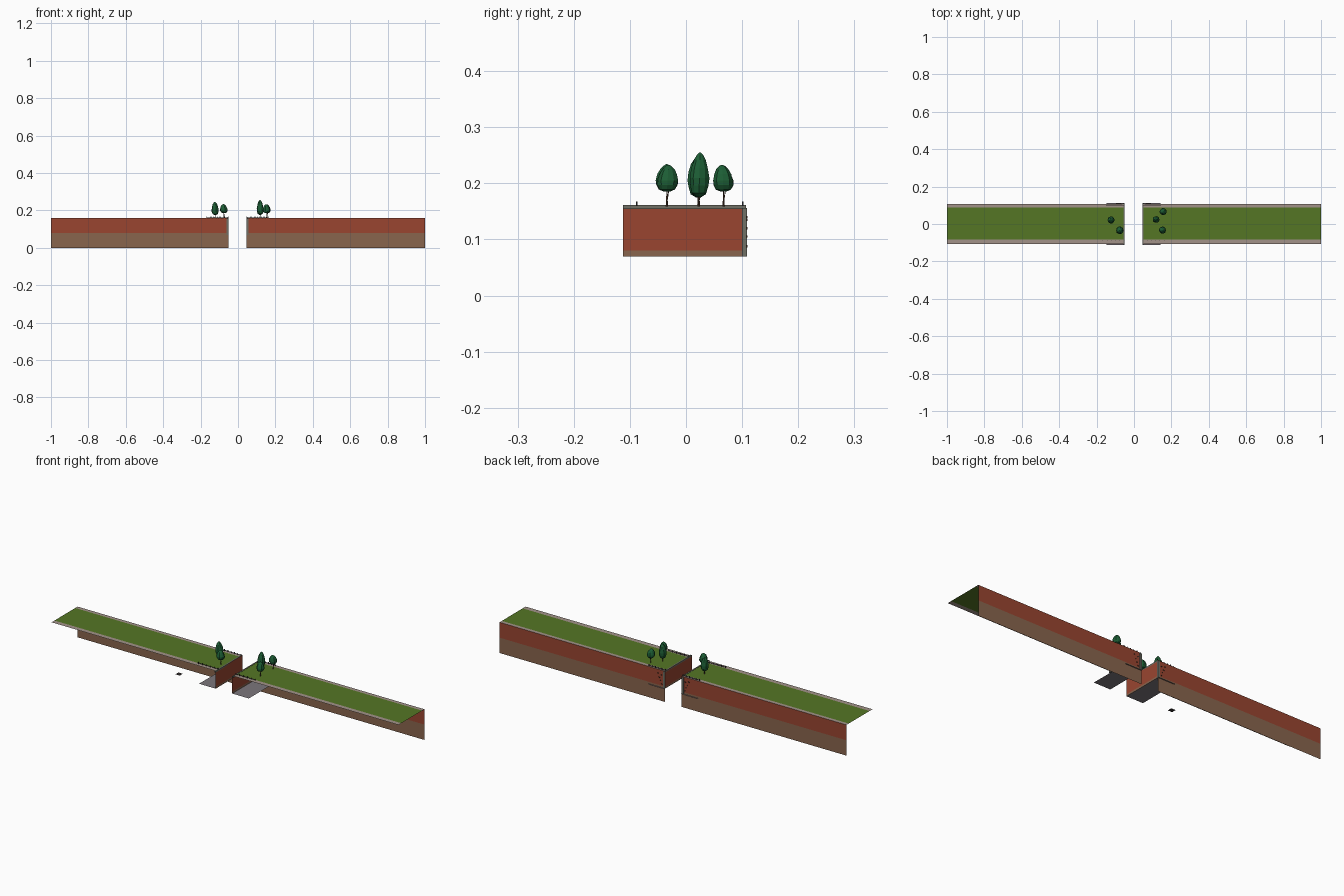
import bpy, bmesh, math, random
from mathutils import Vector

if "Cube" in bpy.data.objects:
    bpy.data.objects.remove(bpy.data.objects["Cube"])

random.seed(4)


def material(name, rgb):
    m = bpy.data.materials.new(name)
    m.diffuse_color = (*rgb, 1)
    m.use_nodes = True
    m.node_tree.nodes["Principled BSDF"].inputs["Base Color"].default_value = m.diffuse_color
    return m


RED = material("red_clay", (0.32, 0.06, 0.03))
BROWN = material("brown_earth", (0.25, 0.13, 0.075))
GRASS = material("grass", (0.09, 0.18, 0.018))
CURB = material("curb_stone", (0.36, 0.29, 0.25))
STONE = material("grey_stone", (0.16, 0.16, 0.13))
SLAB = material("slab", (0.2, 0.18, 0.2))
DARK = material("dark_metal", (0.03, 0.025, 0.025))
BARK = material("bark", (0.07, 0.035, 0.02))
LEAF = material("leaf", (0.012, 0.11, 0.035))


def finish(name, bm, mat):
    me = bpy.data.meshes.new(name)
    bm.to_mesh(me)
    bm.free()
    me.materials.append(mat)
    ob = bpy.data.objects.new(name, me)
    bpy.context.collection.objects.link(ob)
    return ob


def sheet(name, corner, u, v, mat):
    bm = bmesh.new()
    c, u, v = Vector(corner), Vector(u), Vector(v)
    bm.faces.new([bm.verts.new(p) for p in (c, c + u, c + u + v, c + v)])
    return finish(name, bm, mat)


def boxes(name, ranges, mat):
    bm = bmesh.new()
    for (x0, x1, y0, y1, z0, z1) in ranges:
        made = bmesh.ops.create_cube(bm, size=1)["verts"]
        for v in made:
            v.co = Vector(((x0 + x1) / 2 + v.co.x * (x1 - x0),
                           (y0 + y1) / 2 + v.co.y * (y1 - y0),
                           (z0 + z1) / 2 + v.co.z * (z1 - z0)))
    return finish(name, bm, mat)


def lathe(name, profile, sides, loc, mat, lean=(0, 0), jitter=0.0):
    # revolve (radius, height) rings, shifting them with height for a lean
    bm = bmesh.new()
    rings = []
    top = profile[-1][1]
    for r, z in profile:
        t = z / top
        ring = []
        for i in range(sides):
            a = 2 * math.pi * i / sides
            k = r * (1 + random.uniform(-jitter, jitter))
            ring.append(bm.verts.new((loc[0] + k * math.cos(a) + lean[0] * t,
                                      loc[1] + k * math.sin(a) + lean[1] * t,
                                      loc[2] + z)))
        rings.append(ring)
    for a, b in zip(rings, rings[1:]):
        for i in range(sides):
            j = (i + 1) % sides
            bm.faces.new((a[i], a[j], b[j], b[i]))
    bm.faces.new(rings[0][::-1])
    bm.faces.new(rings[-1])
    return finish(name, bm, mat)


TOP, MID, LEDGE, Y = 0.16, 0.08, 0.07, 0.107

for side, s, inner in (("left", -1, 0.05), ("right", 1, 0.045)):
    x0 = s * inner
    length = s * 1.0 - x0
    run = (length, 0, 0)

    # open terrain sheets: lawn, kerb strips, two-tone back wall
    sheet(side + "_lawn", (x0, -0.083, TOP), run, (0, 0.171, 0), GRASS)
    sheet(side + "_front_kerb", (x0, -Y, TOP), run, (0, Y - 0.083, 0), CURB)
    sheet(side + "_back_kerb", (x0, 0.088, TOP), run, (0, Y - 0.088, 0), CURB)
    sheet(side + "_back_wall_red", (x0, Y, MID), run, (0, 0, TOP - MID), RED)
    sheet(side + "_back_wall_brown", (x0, Y, 0), run, (0, 0, MID), BROWN)

    # end wall facing the gap, with base band and coping
    sheet(side + "_end_wall", (x0, -0.112, MID), (0, 0.219, 0), (0, 0, TOP - MID), RED)
    sheet(side + "_end_wall_base", (x0, -0.112, LEDGE), (0, 0.219, 0), (0, 0, MID - LEDGE), BROWN)
    xa, xb = sorted((x0, x0 + s * 0.007))
    boxes(side + "_coping", [(xa, xb, -0.112, Y, 0.154, 0.161)], STONE)

    # ledge slab below the end of the block
    sheet(side + "_slab", (x0, -0.112, LEDGE), (s * 0.096, 0, 0), (0, 0.224, 0), SLAB)

    # corner pilaster and loose bricks on the back wall
    xa, xb = sorted((x0, x0 + s * 0.012))
    boxes(side + "_pilaster", [(xa, xb, 0.1, 0.109, LEDGE, 0.156)], STONE)
    bricks = []
    for dx, z in ((0.022, 0.135), (0.034, 0.12), (0.026, 0.105), (0.042, 0.14), (0.02, 0.088)):
        x = x0 + s * dx
        bricks.append((x - 0.003, x + 0.003, Y, 0.1095, z - 0.002, z + 0.002))
    boxes(side + "_bricks", bricks, BARK)

    # low fences along both kerbs
    for edge, y, reach in (("front", -0.088, 0.118), ("back", 0.101, 0.1)):
        parts = []
        for i in range(6):
            x = x0 + s * (0.003 + (reach - 0.005) * i / 5)
            parts.append((x - 0.0013, x + 0.0013, y - 0.0013, y + 0.0013, TOP, 0.168))
        xa, xb = sorted((x0 + s * 0.002, x0 + s * reach))
        parts.append((xa, xb, y - 0.001, y + 0.001, 0.1625, 0.164))
        boxes(side + "_" + edge + "_fence", parts, DARK)

# small plate under the left block
sheet("small_plate", (-0.298, -0.09, LEDGE), (0.025, 0, 0), (0, 0.025, 0), DARK)

# trees: x, y, crown base, crown top, crown radius
TREES = [(-0.122, 0.022, 0.175, 0.246, 0.019), (-0.075, -0.034, 0.185, 0.234, 0.02),
         (0.118, 0.023, 0.176, 0.255, 0.018), (0.153, -0.034, 0.185, 0.233, 0.019),
         (0.156, 0.067, 0.185, 0.233, 0.019)]
CROWN = [(0.25, 0.0), (0.72, 0.08), (0.97, 0.25), (1.0, 0.42), (0.85, 0.65),
         (0.6, 0.83), (0.3, 0.95), (0.06, 1.0)]
for n, (x, y, zb, zt, r) in enumerate(TREES, 1):
    h = zt - zb
    lean = (random.uniform(-0.003, 0.003), random.uniform(-0.003, 0.003))
    lathe(f"tree_{n}_trunk", [(0.0025, 0), (0.0015, 0.012), (0.001, zb - TOP + 0.015)],
          6, (x, y, TOP - 0.001), BARK)
    lathe(f"tree_{n}_crown", [(a * r, b * h) for a, b in CROWN], 10,
          (x, y, zb), LEAF, lean, 0.06)
    # side branch reaching into the crown
    br = lathe(f"tree_{n}_branch", [(0.001, 0), (0.0006, zb - TOP + 0.004)], 5,
               (x, y, TOP + 0.008), BARK, (0.005, 0.005))
